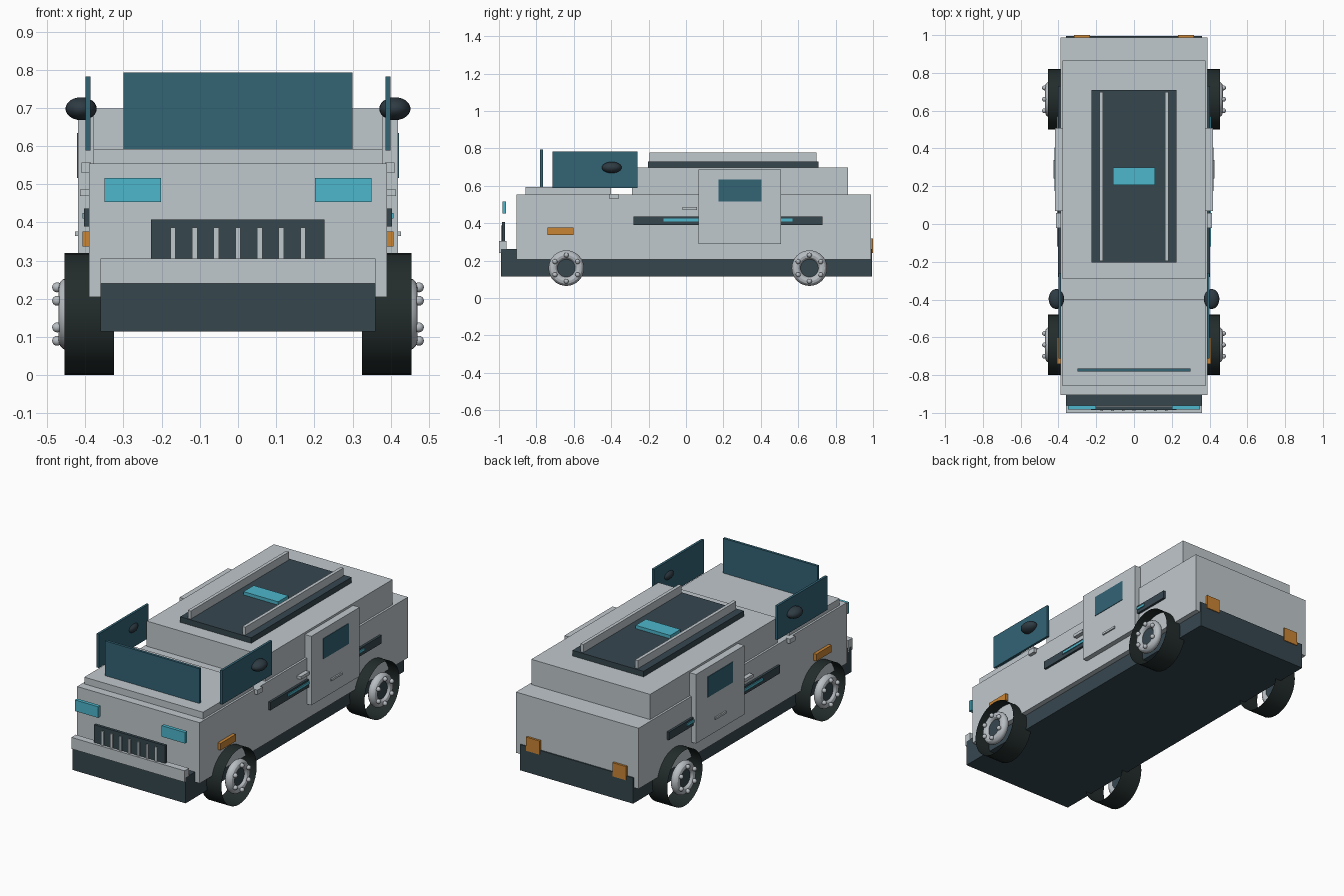
import bpy, math
from mathutils import Vector

if "Cube" in bpy.data.objects:
    bpy.data.objects.remove(bpy.data.objects["Cube"])


def srgb(h):
    v = [int(h[i:i + 2], 16) / 255 for i in (0, 2, 4)]
    return [c / 12.92 if c <= 0.04045 else ((c + 0.055) / 1.055) ** 2.4 for c in v] + [1]


def mat(name, h):
    m = bpy.data.materials.new(name)
    m.diffuse_color = srgb(h)
    m.use_nodes = True
    m.node_tree.nodes["Principled BSDF"].inputs["Base Color"].default_value = m.diffuse_color
    return m


GREY = mat("light grey paint", "C0C8CD")
DARK = mat("dark slate", "36474F")
GLASS = mat("teal glass", "326374")
CYAN = mat("cyan light", "4DB6CB")
ORANGE = mat("orange light", "C98535")
TYRE = mat("black rubber", "222C2B")
MIRROR = mat("mirror black", "2E3B43")
METAL = mat("wheel metal", "B8BEC3")


def finish(o, name, m, smooth=False):
    o.name = name
    o.data.materials.append(m)
    if smooth:
        bpy.ops.object.shade_smooth_by_angle()
    return o


def box(name, m, x, y, z):
    """Box from (min, max) ranges along each axis."""
    bpy.ops.mesh.primitive_cube_add(size=1)
    o = bpy.context.object
    lo, hi = Vector((x[0], y[0], z[0])), Vector((x[1], y[1], z[1]))
    for v in o.data.vertices:
        v.co = [lo[i] + (v.co[i] + 0.5) * (hi[i] - lo[i]) for i in range(3)]
    return finish(o, name, m)


def pair(name, m, x, y, z):
    """The same box on the right and the left."""
    box(name + "_right", m, x, y, z)
    box(name + "_left", m, (-x[1], -x[0]), y, z)


# Main hull: chassis, body, hood and cabin
box("chassis", DARK, (-0.36, 0.36), (-0.99, 0.995), (0.115, 0.263))
box("body", GREY, (-0.39, 0.39), (-0.905, 0.988), (0.205, 0.554))
box("hood", GREY, (-0.378, 0.378), (-0.857, -0.4), (0.55, 0.593))
box("cabin", GREY, (-0.378, 0.378), (-0.29, 0.866), (0.55, 0.699))

# Windscreen and side glass
box("windscreen", GLASS, (-0.3, 0.3), (-0.78, -0.765), (0.59, 0.793))
pair("side_glass", GLASS, (0.386, 0.4), (-0.713, -0.26), (0.588, 0.783))

# Roof platform, rails and light
box("roof_platform", DARK, (-0.226, 0.226), (-0.203, 0.709), (0.695, 0.731))
pair("roof_rail", GREY, (0.164, 0.183), (-0.195, 0.698), (0.728, 0.777))
box("roof_light", CYAN, (-0.11, 0.11), (0.207, 0.3), (0.725, 0.75))

# Doors and side trim
pair("door", GREY, (0.375, 0.419), (0.068, 0.507), (0.29, 0.687))
pair("door_window", GLASS, (0.415, 0.422), (0.174, 0.404), (0.516, 0.634))
pair("door_handle", GREY, (0.415, 0.427), (0.24, 0.34), (0.365, 0.377))
pair("side_stripe", DARK, (0.385, 0.403), (-0.28, 0.73), (0.39, 0.436))
pair("stripe_light", CYAN, (0.395, 0.408), (-0.12, 0.57), (0.41, 0.425))
pair("side_handle", GREY, (0.385, 0.414), (-0.02, 0.058), (0.47, 0.487))
pair("mirror_bracket", GREY, (0.385, 0.41), (-0.408, -0.36), (0.53, 0.557))
pair("side_marker", ORANGE, (0.385, 0.408), (-0.74, -0.602), (0.337, 0.377))

# Front end
box("bumper", GREY, (-0.36, 0.36), (-1.0, -0.96), (0.24, 0.306))
box("grille", DARK, (-0.228, 0.226), (-0.984, -0.967), (0.29, 0.408))
for i in range(7):
    cx = (i - 3) * 0.0568
    box(f"grille_bar_{i}", GREY, (cx - 0.007, cx + 0.007), (-0.99, -0.98), (0.295, 0.387))
pair("headlight", CYAN, (0.202, 0.35), (-0.982, -0.962), (0.453, 0.517))

# Tail lights
pair("tail_light", ORANGE, (0.232, 0.318), (0.98, 1.0), (0.24, 0.319))

# Mirrors
for side in (1, -1):
    bpy.ops.mesh.primitive_uv_sphere_add(segments=24, ring_count=12, radius=1,
                                         location=(side * 0.411, -0.397, 0.698))
    o = bpy.context.object
    o.scale = (0.041, 0.053, 0.03)
    finish(o, "mirror", MIRROR, True)


def wheel(side, cy):
    turn = (0, math.pi / 2, 0)
    # open tyre band
    bpy.ops.mesh.primitive_cylinder_add(vertices=32, radius=0.16, depth=0.13, end_fill_type='NOTHING',
                                        location=(side * 0.39, cy, 0.16), rotation=turn)
    finish(bpy.context.object, "tyre", TYRE, True)
    # rim ring and hub
    bpy.ops.mesh.primitive_torus_add(major_radius=0.07, minor_radius=0.025, major_segments=32,
                                     minor_segments=12, location=(side * 0.445, cy, 0.16), rotation=turn)
    finish(bpy.context.object, "rim", METAL, True)
    bpy.ops.mesh.primitive_cylinder_add(vertices=16, radius=0.05, depth=0.03,
                                        location=(side * 0.44, cy, 0.16), rotation=turn)
    finish(bpy.context.object, "hub", DARK, True)
    # wheel bolts
    for k in range(6):
        a = k * math.pi / 3
        bpy.ops.mesh.primitive_uv_sphere_add(
            segments=12, ring_count=8, radius=0.013,
            location=(side * 0.474, cy + 0.07 * math.sin(a), 0.16 + 0.07 * math.cos(a)))
        finish(bpy.context.object, "wheel_bolt", METAL, True)


for side in (1, -1):
    for cy in (-0.64, 0.66):
        wheel(side, cy)
